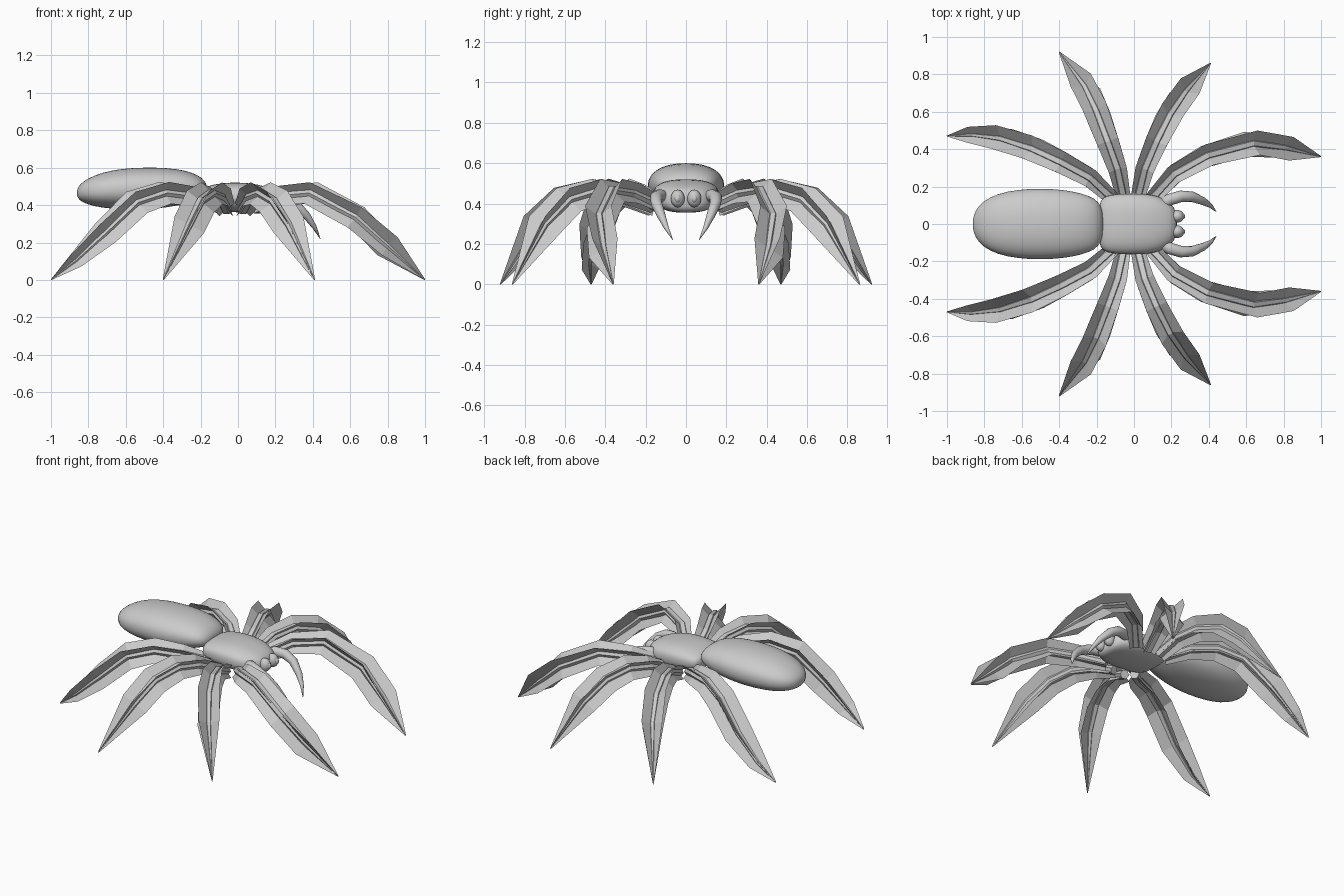
import bpy, bmesh
from math import sin, cos, pi, copysign
from mathutils import Vector

if "Cube" in bpy.data.objects:
    bpy.data.objects.remove(bpy.data.objects["Cube"])


def finish(name, bm, smooth=True, mirror=False):
    bmesh.ops.recalc_face_normals(bm, faces=bm.faces)
    me = bpy.data.meshes.new(name)
    bm.to_mesh(me)
    bm.free()
    ob = bpy.data.objects.new(name, me)
    bpy.context.collection.objects.link(ob)
    for p in me.polygons:
        p.use_smooth = smooth
    if mirror:
        m = ob.modifiers.new("Mirror", 'MIRROR')
        m.use_axis = (False, True, False)
    return ob


def skin(bm, rings):
    """Bridge equal rings of points and cap both ends."""
    vs = [[bm.verts.new(p) for p in r] for r in rings]
    n = len(vs[0])
    for a, b in zip(vs, vs[1:]):
        for i in range(n):
            j = (i + 1) % n
            bm.faces.new((a[i], a[j], b[j], b[i]))
    bm.faces.new(vs[0])
    bm.faces.new(vs[-1])


def body_part(name, sections, power=0.9):
    """Loft rounded sections (x, half width, centre z, half height)."""
    bm = bmesh.new()
    f = lambda t: copysign(abs(t) ** power, t)
    skin(bm, [[(x, w * f(cos(2 * pi * i / 32)), z + h * f(sin(2 * pi * i / 32)))
               for i in range(32)] for x, w, z, h in sections])
    ob = finish(name, bm)
    sub = ob.modifiers.new("Subdivision", 'SUBSURF')
    sub.levels = sub.render_levels = 1


def frames(path):
    """Point, side and normal vectors along a path."""
    out = []
    for i, p in enumerate(path):
        t = (path[min(i + 1, len(path) - 1)] - path[max(i - 1, 0)]).normalized()
        s = t.cross(Vector((0, 0, 1))).normalized()
        out.append((p, s, s.cross(t)))
    return out


def tube(bm, path, radii, sides):
    skin(bm, [[p + r * (s * cos(2 * pi * i / sides) + n * sin(2 * pi * i / sides))
               for i in range(sides)] for (p, s, n), r in zip(frames(path), radii)])


# Abdomen
body_part("abdomen", [
    (-0.862, 0.025, 0.465, 0.015), (-0.85, 0.07, 0.467, 0.04), (-0.81, 0.122, 0.472, 0.068),
    (-0.73, 0.164, 0.48, 0.095), (-0.62, 0.185, 0.486, 0.11), (-0.5, 0.192, 0.489, 0.113),
    (-0.38, 0.184, 0.493, 0.107), (-0.28, 0.166, 0.496, 0.09), (-0.21, 0.138, 0.496, 0.064),
    (-0.175, 0.1, 0.488, 0.04), (-0.165, 0.04, 0.485, 0.015)])

# Head and thorax in one shell, sloping down to the face
body_part("thorax", [
    (-0.19, 0.07, 0.445, 0.025), (-0.18, 0.13, 0.445, 0.045), (-0.15, 0.152, 0.445, 0.062),
    (-0.08, 0.162, 0.443, 0.076), (0.0, 0.164, 0.441, 0.081), (0.08, 0.16, 0.436, 0.08),
    (0.14, 0.146, 0.428, 0.074), (0.19, 0.115, 0.42, 0.064), (0.215, 0.09, 0.415, 0.052),
    (0.23, 0.045, 0.415, 0.03)], 0.78)

# Eyes with a raised pupil
for name, x, r in (("eyes", 0.23, 0.038), ("pupils", 0.255, 0.019)):
    bm = bmesh.new()
    bmesh.ops.create_uvsphere(bm, u_segments=20, v_segments=12, radius=r)
    for v in bm.verts:
        v.co = Vector((v.co.x + x, v.co.y * 0.9 + 0.041, v.co.z * 1.15 + 0.425))
    finish(name, bm, mirror=True)

# Curved fangs
bm = bmesh.new()
tube(bm, [Vector(p) for p in [
    (0.13, 0.09, 0.425), (0.19, 0.13, 0.44), (0.25, 0.148, 0.43), (0.31, 0.146, 0.40),
    (0.37, 0.122, 0.34), (0.41, 0.097, 0.28), (0.44, 0.065, 0.22)]],
    (0.03, 0.032, 0.031, 0.028, 0.021, 0.012, 0.001), 12)
finish("fangs", bm, mirror=True)

# Legs: thin six-sided core with two crossed fins, root to tip
legs = {
    "front_legs": [(0.10, 0.14, 0.39), (0.22, 0.27, 0.45), (0.39, 0.365, 0.465),
                   (0.63, 0.43, 0.335), (0.80, 0.41, 0.18), (1.0, 0.36, 0)],
    "mid_front_legs": [(0.025, 0.16, 0.375), (0.06, 0.30, 0.44), (0.12, 0.44, 0.463),
                       (0.19, 0.58, 0.42), (0.27, 0.70, 0.295), (0.41, 0.86, 0)],
    "mid_back_legs": [(-0.06, 0.16, 0.375), (-0.09, 0.30, 0.44), (-0.14, 0.44, 0.463),
                      (-0.20, 0.60, 0.42), (-0.26, 0.73, 0.295), (-0.40, 0.92, 0)],
    "back_legs": [(-0.12, 0.14, 0.39), (-0.24, 0.25, 0.445), (-0.39, 0.33, 0.465),
                  (-0.54, 0.40, 0.415), (-0.71, 0.456, 0.25), (-0.865, 0.476, 0.105),
                  (-1.0, 0.47, 0)],
}
for name, pts in legs.items():
    path = [Vector(p) for p in pts]
    extra = len(pts) - 6
    half_widths = [0.038, 0.05, 0.059, 0.066, 0.064] + [0.042] * extra + [0.002]
    radii = [0.03, 0.028, 0.027, 0.025, 0.02] + [0.012] * extra + [0.001]
    bm = bmesh.new()
    tube(bm, path, radii, 6)
    for sign in (1, -1):
        rows = []
        for (p, s, n), h in zip(frames(path), half_widths):
            d = (s + n * sign) * h
            rows.append([bm.verts.new(p + d * k) for k in (-1, 0, 1)])
        for a, b in zip(rows, rows[1:]):
            for i in (0, 1):
                bm.faces.new((a[i], a[i + 1], b[i + 1], b[i]))
    finish(name, bm, smooth=False, mirror=True)
